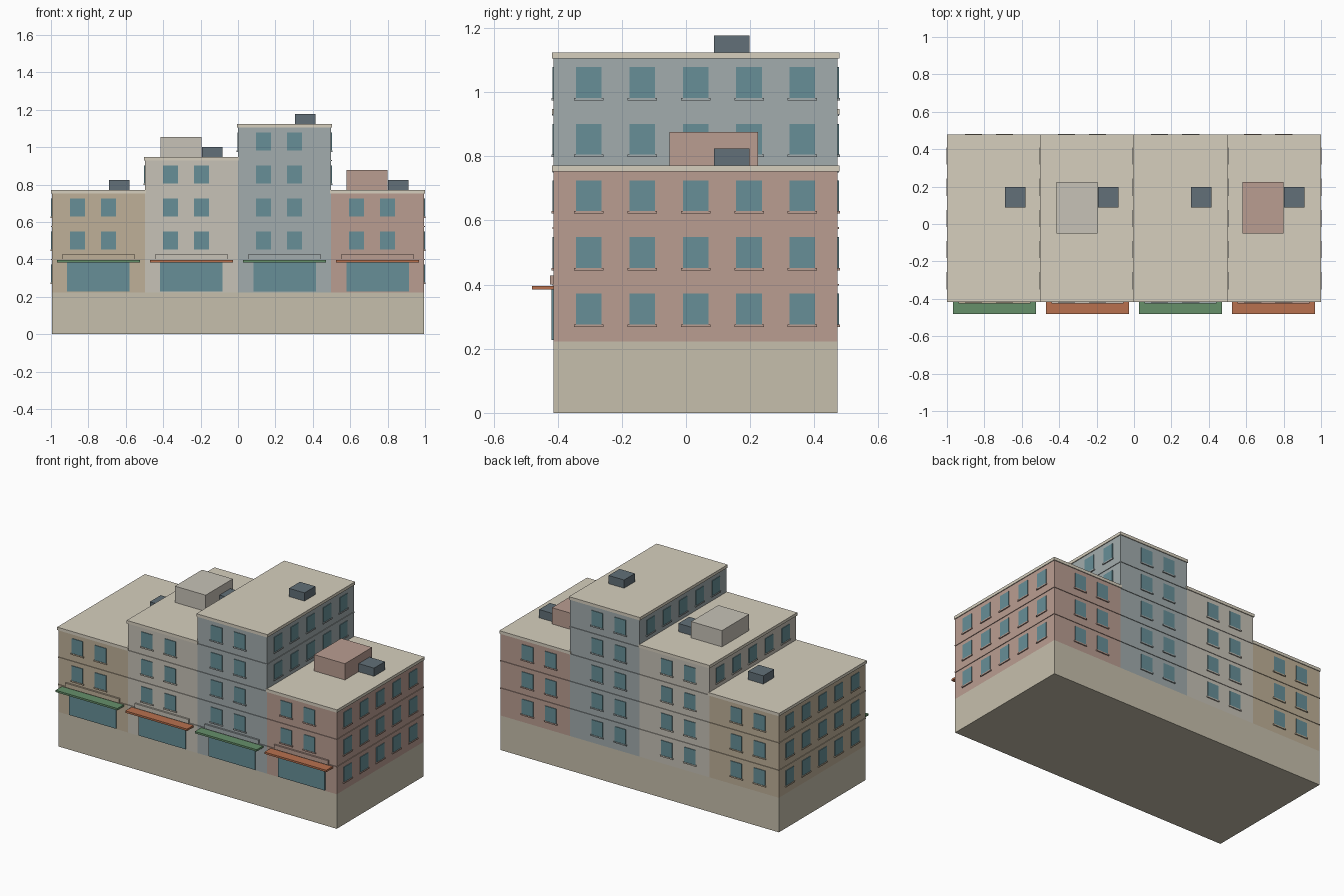
import bpy, bmesh

if "Cube" in bpy.data.objects:
    bpy.data.objects.remove(bpy.data.objects["Cube"])

def material(name, hex_code):
    def lin(c):
        return c / 12.92 if c <= 0.04045 else ((c + 0.055) / 1.055) ** 2.4
    m = bpy.data.materials.new(name)
    m.diffuse_color = [lin(int(hex_code[i:i + 2], 16) / 255) for i in (0, 2, 4)] + [1]
    m.use_nodes = True
    m.node_tree.nodes["Principled BSDF"].inputs["Base Color"].default_value = m.diffuse_color
    return m

def boxes(name, spans, mat):
    """One object made of boxes, each given as (x0, x1, y0, y1, z0, z1)."""
    bm = bmesh.new()
    for x0, x1, y0, y1, z0, z1 in spans:
        for v in bmesh.ops.create_cube(bm, size=1)['verts']:
            v.co = (x1 if v.co.x > 0 else x0,
                    y1 if v.co.y > 0 else y0,
                    z1 if v.co.z > 0 else z0)
    me = bpy.data.meshes.new(name)
    bm.to_mesh(me)
    bm.free()
    me.materials.append(mat)
    ob = bpy.data.objects.new(name, me)
    bpy.context.collection.objects.link(ob)
    return ob

stone = material("stone", "C6BFAC")
roof_mat = material("roof", "D6CFBE")
glass = material("glass", "678F97")
metal = material("metal", "627078")
green = material("green_awning", "66906A")
orange = material("orange_awning", "B8714F")
walls = [material("wall_%d" % i, c) for i, c in
         enumerate(("BFB098", "C7C2B7", "A2ACAD", "BA9D91"))]

YF, YB, BASE, STOREY = -0.413, 0.473, 0.223, 0.1765
EDGES = [-0.995, -0.4975, 0, 0.4975, 0.995]
FLOORS = [3, 4, 5, 3]
PANE, SILL, BAND = 0.004, 0.007, 0.004
IN = 0.002   # how far trim sinks into the wall

def on_wall(side, wall, a0, a1, z0, z1, depth):
    """Box sitting on a wall; side is front, back, left or right."""
    sign = -1 if side in ("front", "left") else 1
    lo, hi = sorted((wall - sign * IN, wall + sign * depth))
    if side in ("front", "back"):
        return (a0, a1, lo, hi, z0, z1)
    return (lo, hi, a0, a1, z0, z1)

# Shared plinth
boxes("plinth", [(EDGES[0], EDGES[4], YF, YB, 0, BASE)], stone)

for i, floors in enumerate(FLOORS):
    x0, x1 = EDGES[i], EDGES[i + 1]
    tag = "_%d" % (i + 1)
    top = BASE + floors * STOREY
    roof = top + 0.019
    boxes("building" + tag, [(x0, x1, YF, YB, BASE, top)], walls[i])
    boxes("roof_cornice" + tag,
          [(x0 - 0.005, x1 + 0.005, YF - 0.005, YB + 0.005, top, roof)], roof_mat)

    # Windows, sills and storey bands on every exposed wall
    left = FLOORS[i - 1] if i > 0 else 0
    right = FLOORS[i + 1] if i < 3 else 0
    xs = [x0 + 0.137, x0 + 0.303]
    ys = [0.03 + 0.1665 * k for k in range(-2, 3)]
    panes, sills, bands = [], [], []
    for side, wall, centres, first, a, b in (
            ("front", YF, xs, 1, x0, x1), ("back", YB, xs, 0, x0, x1),
            ("left", x0, ys, left, YF, YB), ("right", x1, ys, right, YF, YB)):
        for f in range(first, floors):
            z = BASE + f * STOREY + 0.053
            for c in centres:
                panes.append(on_wall(side, wall, c - 0.04, c + 0.04, z, z + 0.096, PANE))
                sills.append(on_wall(side, wall, c - 0.046, c + 0.046, z - 0.008, z, SILL))
            if f > first or side == "front":
                zb = BASE + f * STOREY
                bands.append(on_wall(side, wall, a, b, zb - 0.003, zb + 0.003, BAND))
    boxes("windows" + tag, panes, glass)
    boxes("window_sills" + tag, sills, walls[i])
    boxes("storey_bands" + tag, bands, walls[i])

    # Shop front, awning and blank fascia
    c = (x0 + x1) / 2
    boxes("shop_window" + tag, [(c - 0.167, c + 0.167, YF - 0.007, YF + IN, 0.228, 0.386)], glass)
    boxes("awning" + tag, [(c - 0.221, c + 0.221, -0.48, YF + IN, 0.384, 0.396)],
          orange if i % 2 else green)
    boxes("shop_fascia" + tag, [(c - 0.193, c + 0.193, YF - 0.011, YF + IN, 0.401, 0.429)], walls[i])

    # Rooftop plant box, plus a stair hut on every second roof
    boxes("roof_plant" + tag, [(x0 + 0.304, x0 + 0.414, 0.087, 0.198, roof, roof + 0.053)], metal)
    if i % 2:
        boxes("stair_hut" + tag, [(x0 + 0.083, x0 + 0.303, -0.052, 0.225, roof, roof + 0.105)], walls[i])
